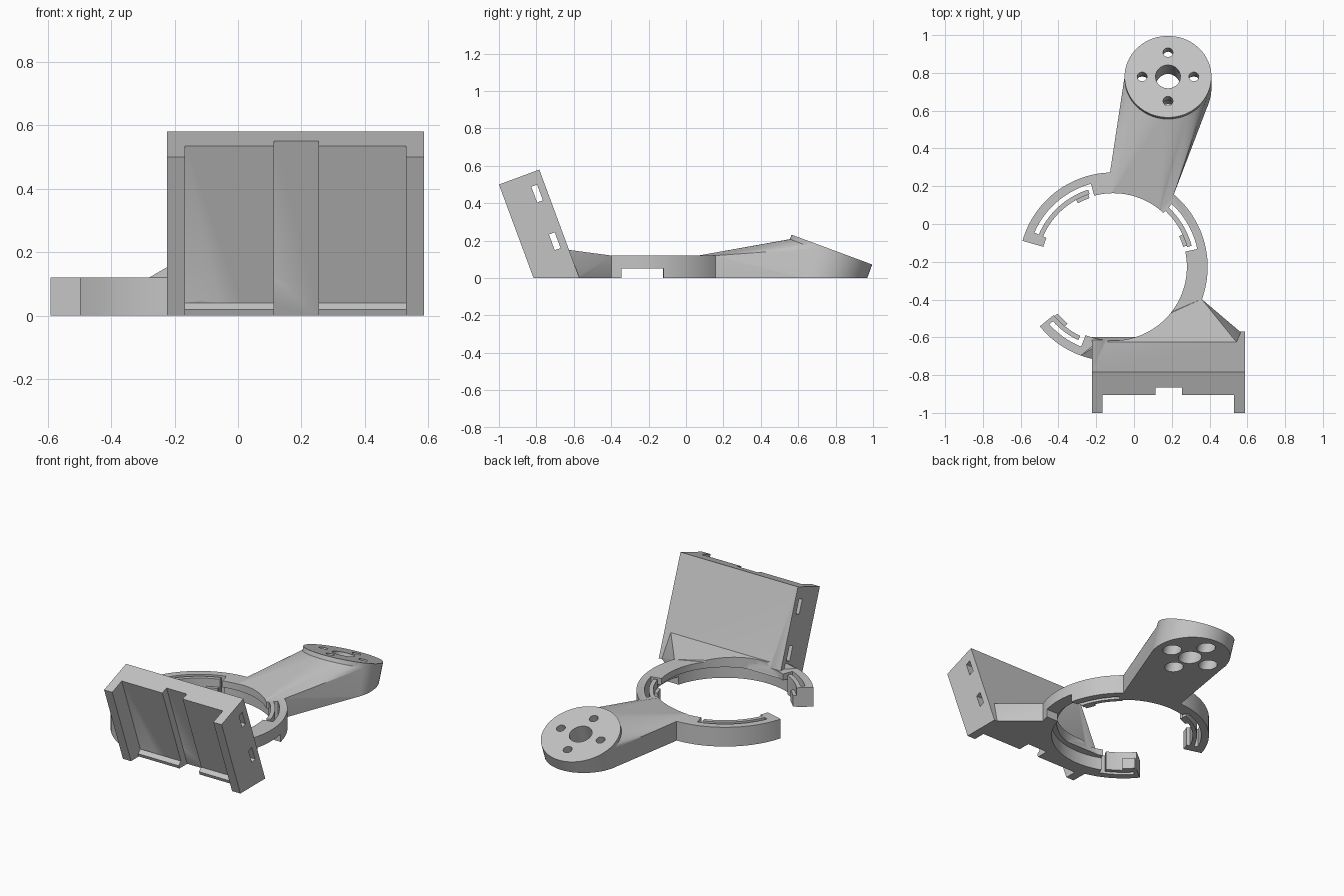
import bpy, bmesh, math
from mathutils import Vector

if "Cube" in bpy.data.objects:
    bpy.data.objects.remove(bpy.data.objects["Cube"])

T = math.radians(20.3)
C, S = math.cos(T), math.sin(T)
RC = Vector((-0.11, -0.227, 0))          # ring centre
DC = Vector((0.18, 0.78, 0.152))         # centre of the tilted disc face
N = Vector((0, S, C))                    # disc axis

grey = bpy.data.materials.new("grey_plastic")
grey.diffuse_color = (0.55, 0.55, 0.55, 1)
grey.use_nodes = True
grey.node_tree.nodes["Principled BSDF"].inputs["Base Color"].default_value = grey.diffuse_color


def finish(name, bm):
    bmesh.ops.recalc_face_normals(bm, faces=bm.faces)
    if bm.calc_volume(signed=True) < 0:
        bmesh.ops.reverse_faces(bm, faces=bm.faces)
    me = bpy.data.meshes.new(name)
    bm.to_mesh(me)
    bm.free()
    me.materials.append(grey)
    ob = bpy.data.objects.new(name, me)
    bpy.context.collection.objects.link(ob)
    return ob


def loft(name, a, b):
    """Solid between two matching outlines."""
    bm = bmesh.new()
    va = [bm.verts.new(p) for p in a]
    vb = [bm.verts.new(p) for p in b]
    bm.faces.new(va)
    bm.faces.new(vb)
    n = len(va)
    for i in range(n):
        j = (i + 1) % n
        bm.faces.new((va[i], va[j], vb[j], vb[i]))
    return finish(name, bm)


def hull(name, pts):
    src = bmesh.new()
    for p in pts:
        src.verts.new(p)
    bmesh.ops.convex_hull(src, input=src.verts)
    # drop points that ended up inside the hull
    loose = [v for v in src.verts if not v.link_faces]
    bmesh.ops.delete(src, geom=loose, context='VERTS')
    return finish(name, src)


def arc(r, a0, a1, z, step=3):
    n = max(2, math.ceil(abs(a1 - a0) / step))
    angs = [math.radians(a0 + (a1 - a0) * i / n) for i in range(n + 1)]
    return [RC + Vector((r * math.cos(a), r * math.sin(a), z)) for a in angs]


def sector(name, r0, r1, a0, a1, z0=0.0, z1=0.12):
    o = [arc(r1, a0, a1, z) + arc(r0, a1, a0, z) for z in (z0, z1)]
    return loft(name, *o)


def extrude_x(name, prof, x0, x1):
    return loft(name, [(x0, y, z) for y, z in prof], [(x1, y, z) for y, z in prof])


def ring_pts(c, r, axis_off=0.0, n=64, d=(0, 0)):
    """Circle in the tilted disc plane, shifted along the disc axis."""
    u, v = Vector((1, 0, 0)), Vector((0, C, -S))
    o = c + N * axis_off + u * d[0] + v * d[1]
    return [o + u * (r * math.cos(2 * math.pi * i / n)) + v * (r * math.sin(2 * math.pi * i / n))
            for i in range(n)]


def to_floor(pts):
    return [p - N * (p.z / N.z) for p in pts]


def volume(me):
    bm = bmesh.new()
    bm.from_mesh(me)
    closed = all(len(e.link_faces) == 2 for e in bm.edges)
    v = bm.calc_volume(signed=True)
    bm.free()
    return v if closed else None


def boolean(ob, other, op):
    """Keep the first solver result that is closed and has a sensible volume."""
    v0 = volume(ob.data) or 1e9
    for solver in ('MANIFOLD', 'EXACT'):
        m = ob.modifiers.new("b", 'BOOLEAN')
        m.operation, m.object, m.solver = op, other, solver
        dg = bpy.context.evaluated_depsgraph_get()
        me = bpy.data.meshes.new_from_object(ob.evaluated_get(dg))
        ob.modifiers.clear()
        v = volume(me)
        ok = v is not None and (1e-6 < v < v0 - 1e-9 if op == 'DIFFERENCE' else v > v0 + 1e-9)
        if ok:
            ob.data = me
            break
    if ok or op == 'DIFFERENCE':
        bpy.data.objects.remove(other, do_unlink=True)


def cut(ob, cutter):
    boolean(ob, cutter, 'DIFFERENCE')


# plate coordinates: d = depth from the front face, s = distance down it
def pl(d, s):
    return (-1 + d * C + s * S, 0.5 + d * S - s * C)


def at_z(d, z):
    return pl(d, (0.5 + d * S - z) / C)


def plate_box(d0, d1, s0, s1, x0, x1):
    return extrude_x("cutter", [pl(d0, s0), pl(d1, s0), pl(d1, s1), pl(d0, s1)], x0, x1)


def cut_recesses(ob):
    cut(ob, plate_box(-0.2, 0.1, -0.2, 0.8, -0.167, 0.53))
    cut(ob, plate_box(-0.2, 0.144, -0.2, 0.8, 0.113, 0.253))


def cut_bore(ob):
    for r, z1 in ((0.39, 0.4), (0.42, 0.08)):
        cut(ob, loft("cutter", arc(r, 0, 357, -0.1), arc(r, 0, 357, z1)))


# ring, open on the left, with a notch below its right side
ring = sector("holder_body", 0.389, 0.5, -141, 164)
cut_bore(ring)
cut_recesses(ring)
cut(ring, extrude_x("cutter", [(-0.345, -0.1), (-0.12, -0.1), (-0.12, 0.05), (-0.345, 0.05)],
                    0.15, 0.45))

# spring clips: cut start/end, strip start/end, hook start/end
clips = {
    "left_clip": (105, 157, 108, 159, 109, 119),
    "right_clip": (12, 47, 15, 49, 16, 25),
    "lower_clip": (215, 248, 219, 244.5, 220, 231),
}
for name, (c0, c1, s0, s1, h0, h1) in clips.items():
    cut(ring, sector("cutter", 0.3, 0.455, c0, c1, -0.1, 0.3))
    clip = sector(name, 0.405, 0.43, s0, s1)
    boolean(clip, sector("clip_hook", 0.385, 0.41, h0, h1, 0.0, 0.07), 'UNION')

# end blocks that carry the clips
sector("left_end_block", 0.385, 0.499, 156.5, 164)
sector("lower_end_block", 0.42, 0.46, 219, 222)

# tilted mounting plate with strap tunnels
plate = extrude_x("mounting_plate", [pl(0, 0), pl(0.23, 0), at_z(0.23, 0), at_z(0, 0)],
                  -0.223, 0.587)
cut_recesses(plate)
cut(plate, loft("cutter", arc(0.42, 0, 357, -0.1), arc(0.42, 0, 357, 0.08)))
for s in (0.116, 0.388):
    cut(plate, plate_box(0.158, 0.191, s - 0.045, s + 0.045, -0.4, 0.8))

# gusset between ring and plate
yb = at_z(0.2, 0.155)[0]
g = arc(0.498, 250, 340, 0) + arc(0.498, 250, 340, 0.12)
g += [Vector((-0.22, yb, 0.155)), Vector((0.57, yb, 0.155)),
      Vector((-0.22, -0.6, 0)), Vector((0.585, -0.59, 0)), Vector((0.585, -0.64, 0))]
gusset = hull("gusset", g)
cut_bore(gusset)
cut_recesses(gusset)

# arm reaching to the disc, then the disc itself
top = ring_pts(DC, 0.229, -0.025)
a = top + to_floor(top)
for r in (0.38, 0.498):
    for z in (0, 0.12):
        a += arc(r, 50, 92, z)
arm = hull("arm", a)
cut_bore(arm)
top = ring_pts(DC, 0.23)
disc = loft("disc", top, to_floor(top))

# disc holes with counterbores from below
holes = [((0, 0), 0.066, 0.1)]
for d in ((0.137, 0), (-0.137, 0), (0, 0.137), (0, -0.137)):
    holes += [(d, 0.026, 0.1), (d, 0.053, -0.06)]
for ob in (arm, disc):
    for d, r, h in holes:
        cut(ob, loft("cutter", ring_pts(DC, r, h, 32, d), ring_pts(DC, r, -0.5, 32, d)))

# fuse the main parts
for part in (plate, gusset, arm, disc):
    boolean(ring, part, 'UNION')

# ledges along the bottom of the plate recess
ledge = [at_z(0.12, 0.04), at_z(0.1, 0.04), at_z(0.072, 0.02), at_z(0.072, 0), at_z(0.12, 0)]
for i, (x0, x1) in enumerate(((-0.167, 0.113), (0.253, 0.53))):
    extrude_x(f"plate_ledge_{i + 1}", ledge, x0, x1)

for ob in bpy.context.collection.objects:
    bpy.ops.object.select_all(action='DESELECT')
    ob.select_set(True)
    bpy.context.view_layer.objects.active = ob
    bpy.ops.object.shade_smooth_by_angle(angle=math.radians(25))
